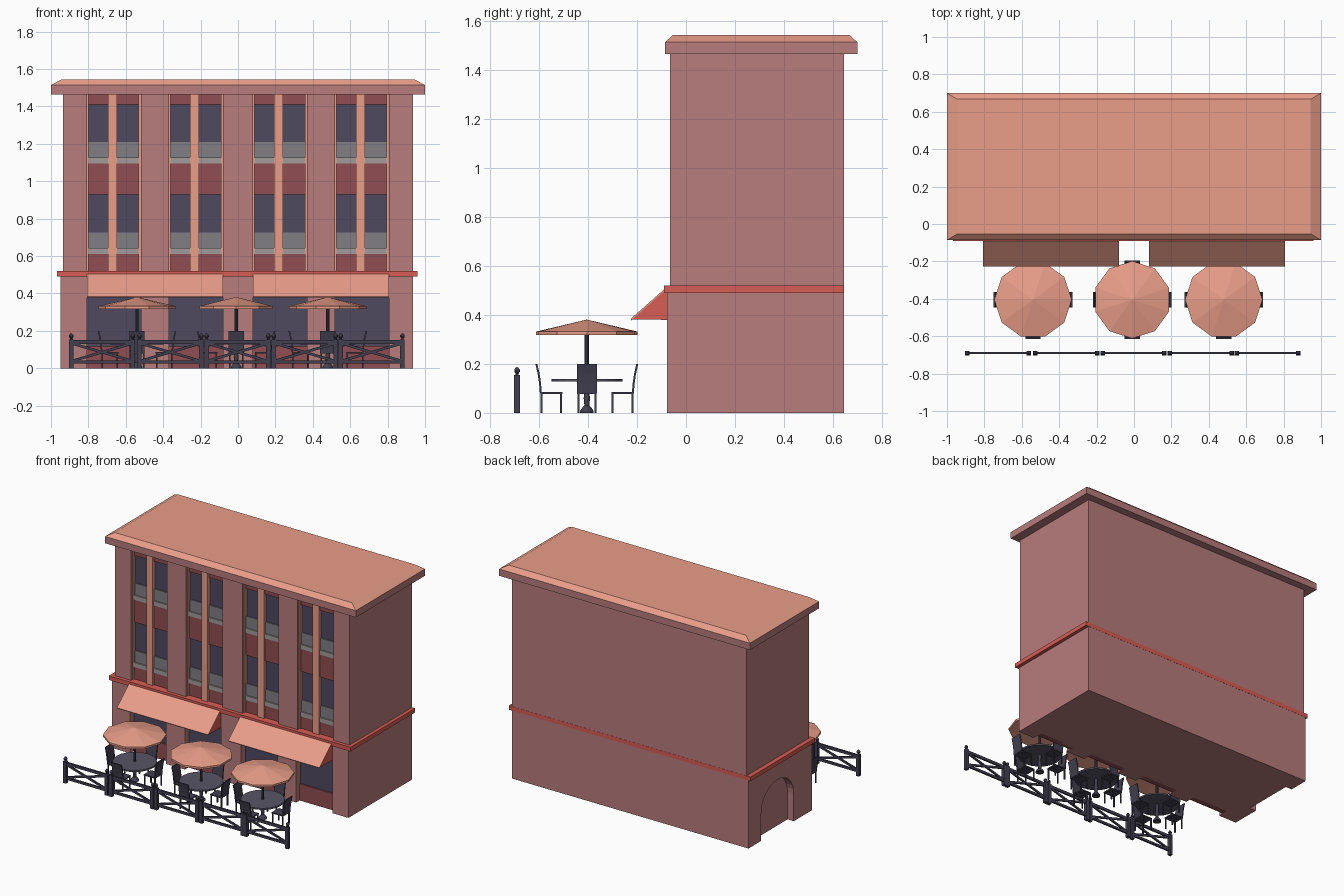
import bpy, bmesh
from math import pi, sin, cos, atan2, hypot
from mathutils import Matrix, Vector

if "Cube" in bpy.data.objects:
    bpy.data.objects.remove(bpy.data.objects["Cube"])


def mat(name, r, g, b):
    m = bpy.data.materials.new(name)
    m.diffuse_color = (r, g, b, 1)
    m.use_nodes = True
    m.node_tree.nodes["Principled BSDF"].inputs["Base Color"].default_value = m.diffuse_color
    return m


WALL = mat("brick_pink", .48, .20, .20)
TRIM = mat("salmon", .82, .34, .25)
LEDGE = mat("coral_red", .68, .11, .09)
PANEL = mat("dark_red", .28, .075, .085)
GLASS = mat("navy_glass", .08, .065, .117)
GREY = mat("grey_pane", .22, .21, .235)
SILL = mat("pale_grey", .36, .33, .33)
IRON = mat("iron", .055, .05, .08)
TOP = mat("table_grey", .10, .09, .13)


def finish(name, bm, m):
    bmesh.ops.recalc_face_normals(bm, faces=bm.faces)
    me = bpy.data.meshes.new(name)
    bm.to_mesh(me)
    bm.free()
    me.materials.append(m)
    ob = bpy.data.objects.new(name, me)
    bpy.context.collection.objects.link(ob)
    return ob


def boxes(name, m, *items):
    """Each item: x0, x1, y0, y1, z0, z1."""
    bm = bmesh.new()
    for x0, x1, y0, y1, z0, z1 in items:
        mx = Matrix.Translation(((x0 + x1) / 2, (y0 + y1) / 2, (z0 + z1) / 2)) \
            @ Matrix.Diagonal((x1 - x0, y1 - y0, z1 - z0, 1))
        bmesh.ops.create_cube(bm, size=1, matrix=mx)
    return finish(name, bm, m)


def prism(name, m, profile, x0, x1):
    """Extrude a (y, z) outline along x."""
    bm = bmesh.new()
    f = bm.faces.new([bm.verts.new((x0, y, z)) for y, z in profile])
    ext = bmesh.ops.extrude_face_region(bm, geom=[f])
    vs = [v for v in ext["geom"] if isinstance(v, bmesh.types.BMVert)]
    bmesh.ops.translate(bm, verts=vs, vec=(x1 - x0, 0, 0))
    if f not in bm.faces:
        bm.faces.ensure_lookup_table()
    return finish(name, bm, m)


def revolve(name, m, profile, n=20, turn=0):
    """Turn an (r, z) profile around z; the ends are capped."""
    bm = bmesh.new()
    rings = [[bm.verts.new((r * cos(turn + 2 * pi * i / n), r * sin(turn + 2 * pi * i / n), z))
              for i in range(n)] for r, z in profile]
    for a, b in zip(rings, rings[1:]):
        for i in range(n):
            j = (i + 1) % n
            bm.faces.new((a[i], a[j], b[j], b[i]))
    bm.faces.new(rings[0])
    bm.faces.new(rings[-1])
    bmesh.ops.remove_doubles(bm, verts=bm.verts, dist=1e-5)
    return finish(name, bm, m)


def copy(ob, mx):
    o = ob.copy()
    bpy.context.collection.objects.link(o)
    o.matrix_world = mx
    return o


# Main body behind the facade
boxes("building_core", WALL, (-.90, .935, -.02, .645, 0, .50), (-.935, .935, -.02, .645, .50, 1.47))

# Facade pilasters, upper and ground floor
PIL = [(-.935, -.807), (-.519, -.369), (-.08, .08), (.369, .519), (.807, .935)]
boxes("upper_pilasters", WALL, *[(a, b, -.065, 0, .50, 1.47) for a, b in PIL])
boxes("ground_pilasters", WALL, *[(a, b, -.078, 0, 0, .50) for a, b in PIL])

# Left wall with arched recess
arch = [(.315 + .185 * cos(pi * i / 16), .20 + .17 * sin(pi * i / 16)) for i in range(17)]
prism("left_arch_wall", WALL,
      [(-.078, 0), (-.078, .495), (.645, .495), (.645, 0), (.50, 0)] + arch + [(.13, 0)], -.95, -.90)

# Ledge between floors
boxes("floor_ledge", LEDGE, (-.967, .96, -.09, .646, .49, .52))

# Roof cornice with sloped cap
boxes("cornice", WALL, (-1, 1, -.086, .70, 1.465, 1.514))
cap = boxes("roof_cap", TRIM, (-1, 1, -.086, .70, 1.514, 1.544))
for v in cap.data.vertices:
    if v.co.z > 1.53:
        v.co.x *= .945
        v.co.y = -.053 if v.co.y < 0 else .667

# Window bays
trims, glass, panes, sills, reds, lower = [], [], [], [], [], []
for (_, a), (b, _) in zip(PIL, PIL[1:]):
    mid = (a + b) / 2 - .008
    trims += [(mid - .025, mid + .025, -.05, 0, .50, 1.47),
              (a, a + .008, -.045, 0, .50, 1.47), (b - .012, b, -.045, 0, .50, 1.47)]
    for z0, z1 in ((.52, .61), (.93, 1.095), (1.41, 1.47)):
        reds.append((a, b, -.035, 0, z0, z1))
    for z in (.61, 1.095):
        sills.append((a, b, -.042, 0, z, z + .032))
        panes.append((a, b, -.032, 0, z + .032, z + .115))
        glass.append((a, b, -.025, 0, z + .115, z + .318))
    lower.append((a, b, -.04, 0, 0, .12))
    glass.append((a, b, -.03, 0, .12, .49))
boxes("window_trim", TRIM, *trims)
boxes("window_glass", GLASS, *glass)
boxes("lower_panes", GREY, *panes)
boxes("window_sills", SILL, *sills)
boxes("spandrels", PANEL, *reds)
boxes("shopfront_base", PANEL, *lower)

# Awnings
for x0, x1 in ((-.807, -.08), (.08, .807)):
    prism("awning_body", LEDGE, [(-.07, .38), (-.07, .503), (-.09, .50), (-.22, .382)], x0 + .002, x1 - .002)
    prism("awning_cloth", TRIM, [(-.09, .497), (-.09, .504), (-.226, .384), (-.224, .378)], x0, x1)

# Table set: parasol, pole, table and four chairs
canopy = revolve("parasol_canopy", TRIM, [(0, .362), (.2, .318), (.207, .318), (.207, .332), (0, .381)], 10)
pole = revolve("parasol_pole", IRON, [(.009, .12), (.009, .365)], 10)
stand = revolve("table_stand", IRON,
                [(.028, 0), (.028, .008), (.018, .022), (.01, .03), (.013, .06), (.009, .09), (.012, .13)], 12)
table = revolve("table_top", TOP, [(.145, .128), (.145, .139)], 20)
seat = boxes("chair_seat_and_legs", IRON, (-.04, .04, -.19, -.10, .078, .086),
             *[(x - .004, x + .004, y - .004, y + .004, 0, .08)
               for x in (-.035, .035) for y in (-.105, -.186)])
back_line = [(-.184, .08), (-.187, .12), (-.193, .16), (-.202, .20)]
back = prism("chair_back", IRON, back_line + [(y - .008, z) for y, z in reversed(back_line)], -.041, .041)
single, chair = (canopy, pole, stand, table), (seat, back)
for k, cx in enumerate((-.54, -.01, .48)):
    base = Matrix.Translation((cx, -.405, 0))
    for ob in single:
        turn = k * pi / 10 if ob is canopy else 0
        copy(ob, base @ Matrix.Rotation(turn, 4, 'Z'))
    for q in range(4):
        for ob in chair:
            copy(ob, base @ Matrix.Rotation(q * pi / 2, 4, 'Z'))
for ob in single + chair:
    bpy.data.objects.remove(ob)

# Fence panels: two posts with finials, two rails, crossed braces
FY = -.69
frame = boxes("fence_frame", IRON,
              *[(s * .165 - .012, s * .165 + .012, -.012, .012, 0, .155) for s in (-1, 1)],
              (-.165, .165, -.006, .006, .13, .15), (-.165, .165, -.006, .006, .025, .042))
L, ang = hypot(.31, .09), atan2(.09, .31)
brace = boxes("fence_brace", IRON, (-L / 2, L / 2, -.005, .005, -.007, .007))
finial = revolve("fence_finial", IRON,
                 [(.006, .155), (.006, .16), (.012, .168), (.012, .176), (.007, .184), (0, .188)], 10)
for cx in (-.727, -.362, -.003, .357, .714):
    copy(frame, Matrix.Translation((cx, FY, 0)))
    for s in (-1, 1):
        copy(brace, Matrix.Translation((cx, FY, .086)) @ Matrix.Rotation(s * ang, 4, 'Y'))
        copy(finial, Matrix.Translation((cx + s * .165, FY, 0)))
for ob in (frame, brace, finial):
    bpy.data.objects.remove(ob)
